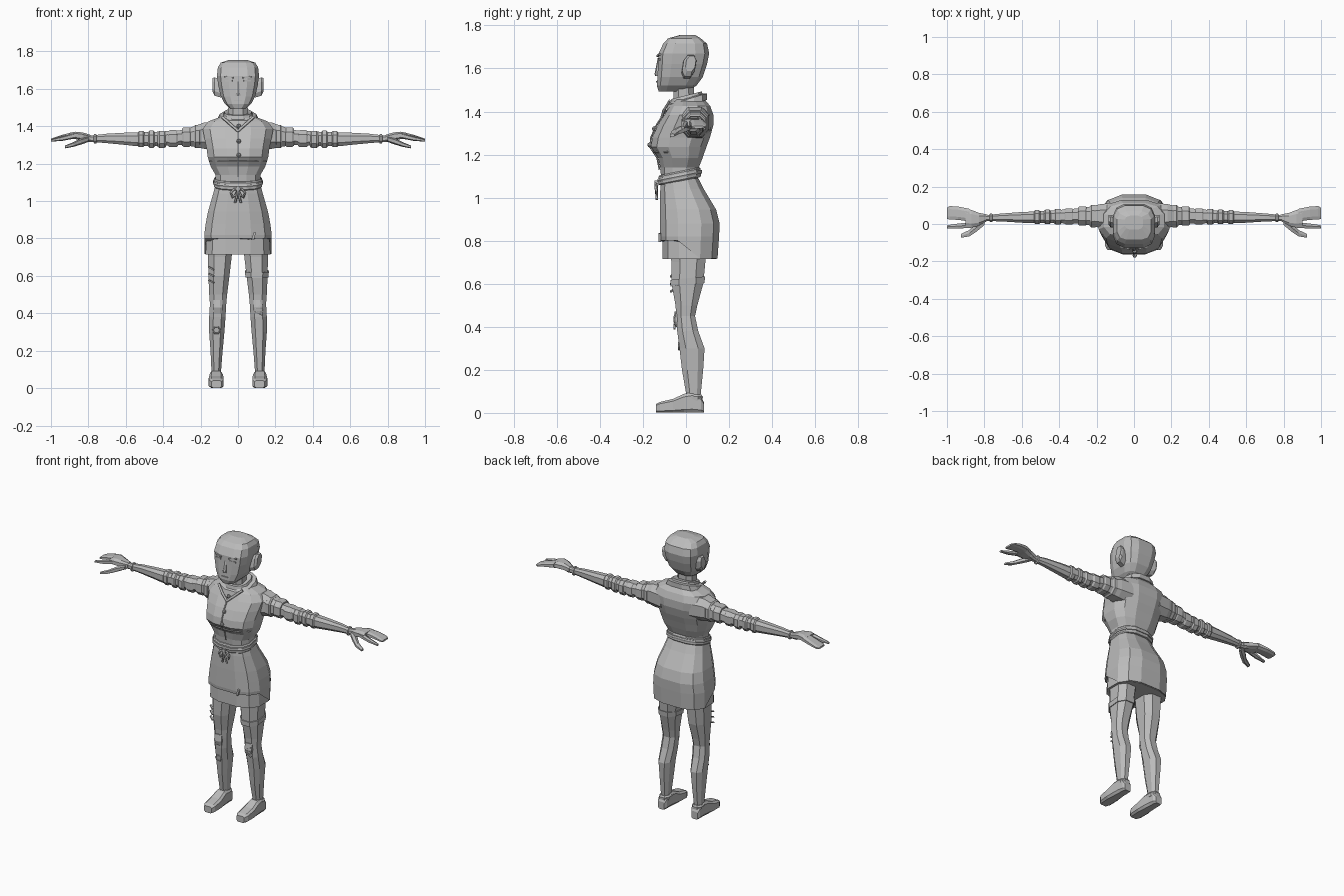
import bpy, bmesh, math
from mathutils import Vector, Euler

mat = bpy.data.materials.new("plain grey")
mat.diffuse_color = (0.5, 0.5, 0.5, 1)

# axis order: (ring position, first width, second width) -> x, y, z
AXES = {"z": lambda t, a, b: (a, b, t),
        "x": lambda t, a, b: (t, a, b),
        "y": lambda t, a, b: (a, t, b)}


def finish(name, bm, mirror=False):
    bmesh.ops.recalc_face_normals(bm, faces=bm.faces[:])
    me = bpy.data.meshes.new(name)
    bm.to_mesh(me)
    bm.free()
    me.materials.append(mat)
    ob = bpy.data.objects.new(name, me)
    bpy.context.collection.objects.link(ob)
    if mirror:
        ob.modifiers.new("mirror", "MIRROR")
    return ob


def loft(name, rings, axis="z", n=12, power=0.8, mirror=False, slope=0.0, tweak=None):
    """Skin rounded-box rings (t, a0, a1, b0, b1); slope tilts rings along y."""
    bm = bmesh.new()
    loops = []
    for t, a0, a1, b0, b1 in rings:
        loop = []
        for i in range(n):
            ang = 2 * math.pi * (i + 0.5) / n
            c, s = math.cos(ang), math.sin(ang)
            a = (a0 + a1) / 2 + (a1 - a0) / 2 * math.copysign(abs(c) ** power, c)
            b = (b0 + b1) / 2 + (b1 - b0) / 2 * math.copysign(abs(s) ** power, s)
            p = Vector(AXES[axis](t, a, b))
            p.z += slope * p.y
            if tweak:
                tweak(p)
            loop.append(bm.verts.new(p))
        loops.append(loop)
    for l0, l1 in zip(loops, loops[1:]):
        for i in range(n):
            j = (i + 1) % n
            bm.faces.new((l0[i], l0[j], l1[j], l1[i]))
    bm.faces.new(loops[0])
    bm.faces.new(loops[-1])
    return finish(name, bm, mirror)


def body(name, rows, **kw):
    """Upright loft from (z, half width, front y, back y)."""
    return loft(name, [(z, -w, w, f, b) for z, w, f, b in rows], **kw)


def box(name, loc, size, rot=(0, 0, 0), mirror=False):
    bm = bmesh.new()
    bmesh.ops.create_cube(bm, size=1)
    for v in bm.verts:
        v.co = Vector(loc) + Euler(rot).to_matrix() @ Vector(
            (v.co.x * size[0], v.co.y * size[1], v.co.z * size[2]))
    return finish(name, bm, mirror)


def tube(name, pts, r, cyclic=False):
    cu = bpy.data.curves.new(name, "CURVE")
    cu.dimensions = "3D"
    cu.bevel_depth, cu.bevel_resolution = r, 0
    cu.use_fill_caps = True
    sp = cu.splines.new("POLY")
    sp.points.add(len(pts) - 1)
    for p, q in zip(sp.points, pts):
        p.co = (*q, 1)
    sp.use_cyclic_u = cyclic
    cu.materials.append(mat)
    bpy.context.collection.objects.link(bpy.data.objects.new(name, cu))


# head and neck
body("head", [(1.492, .04, -.128, 0), (1.52, .072, -.137, .05), (1.56, .094, -.135, .08),
              (1.62, .108, -.132, .10), (1.67, .115, -.13, .11), (1.715, .11, -.108, .10),
              (1.74, .094, -.085, .07), (1.755, .05, -.03, .045)], power=.6)
body("neck", [(1.40, .062, -.065, .06), (1.46, .056, -.06, .04), (1.54, .055, -.065, .04)], n=8)
loft("ear", [(.09, -.02, .04, 1.55, 1.65), (.125, -.018, .045, 1.56, 1.665),
             (.137, -.005, .042, 1.585, 1.66)], axis="x", n=8, mirror=True,
     tweak=lambda p: setattr(p, "y", p.y + (p.z - 1.6) * .15))
box("brow", (.05, -.126, 1.662), (.05, .012, .008), (0, -.15, .22), True)
box("eye", (.05, -.125, 1.643), (.04, .008, .008), (0, .05, .22), True)
loft("nose", [(1.565, -.014, .014, -.143, -.12), (1.575, -.013, .013, -.146, -.12),
              (1.64, -.006, .006, -.133, -.12)], n=6)
box("mouth", (0, -.136, 1.538), (.045, .008, .006))

# upper garment
body("chest", [(1.06, .12, -.115, .055), (1.14, .123, -.122, .062), (1.185, .15, -.132, .08),
               (1.235, .166, -.166, .098), (1.28, .172, -.16, .115), (1.335, .184, -.135, .13),
               (1.385, .194, -.103, .13), (1.425, .165, -.078, .115), (1.455, .085, -.06, .09)],
     power=.75)
body("collar", [(1.425, .115, -.095, .10), (1.455, .10, -.085, .10), (1.46, .08, -.07, .08)],
     slope=.3)
body("inner_collar", [(1.44, .085, -.078, .085), (1.475, .075, -.07, .075),
                      (1.475, .06, -.06, .05)], slope=.25)
for s in (-1, 1):
    tube("collar_edge", [(s * .085, -.075, 1.45), (s * .04, -.10, 1.41), (0, -.112, 1.375)], .008)
tube("front_seam", [(0, -.112, 1.375), (0, -.138, 1.335), (0, -.162, 1.28), (0, -.167, 1.235),
                    (0, -.134, 1.185), (0, -.123, 1.13)], .004)
tube("bust_seam", [(-.15, -.085, 1.212), (-.10, -.134, 1.212), (-.04, -.152, 1.212),
                   (.04, -.152, 1.212), (.10, -.134, 1.212), (.15, -.085, 1.212)], .004)
for z, y in ((1.40, -.10), (1.32, -.146), (1.245, -.168)):
    bm = bmesh.new()
    bmesh.ops.create_uvsphere(bm, u_segments=8, v_segments=4, radius=.012)
    bmesh.ops.translate(bm, verts=bm.verts[:], vec=(.004, y, z))
    finish("button", bm)

# belt with a knotted cord
body("belt", [(1.082, .126, -.126, .068), (1.088, .131, -.131, .072), (1.122, .131, -.131, .07),
              (1.128, .126, -.126, .066)], slope=.2)
body("belt_cord", [(1.098, .134, -.134, .076), (1.106, .137, -.137, .078),
                   (1.114, .134, -.134, .076)], slope=.2)
for s in (-1, 1):
    tube("bow_loop", [(0, -.135, 1.065), (s * .02, -.14, 1.065), (s * .038, -.14, 1.045),
                      (s * .03, -.137, 1.02), (s * .015, -.137, 1.03)], .006, True)
    tube("bow_tail", [(0, -.137, 1.06), (s * .008, -.137, 1.02), (s * .016, -.135, .99)], .006)
box("knot", (0, -.137, 1.068), (.024, .02, .024))


# skirt of the tunic: front panel cut higher than the back
def lift_front(p):
    if p.z < .75 and p.y < -.03:
        p.z = .80


body("tunic_skirt", [(.718, .183, -.122, .15), (.82, .185, -.125, .157), (.88, .177, -.125, .16),
                     (.945, .164, -.125, .143), (1.04, .136, -.122, .085),
                     (1.09, .122, -.117, .06)], power=.72, tweak=lift_front)
body("under_skirt", [(.715, .178, -.112, .145), (.85, .17, -.112, .14)], power=.72)
box("skirt_slit", (.085, -.121, .815), (.012, .012, .04), (0, .3, 0))

# arms with rolled sleeves
loft("arm", [(.10, -.045, .12, 1.27, 1.425), (.18, -.025, .11, 1.275, 1.425),
             (.24, -.01, .095, 1.288, 1.402), (.30, .0, .086, 1.298, 1.382),
             (.45, .003, .073, 1.292, 1.372), (.55, .003, .068, 1.292, 1.37),
             (.60, .005, .066, 1.298, 1.368), (.70, .012, .058, 1.308, 1.362),
             (.78, .015, .05, 1.315, 1.352), (.81, .01, .055, 1.315, 1.358)],
     axis="x", n=8, mirror=True)
for x0, x1, y0, y1, z0, z1 in ((.20, .235, -.022, .105, 1.28, 1.412),
                               (.25, .30, -.012, .098, 1.287, 1.398),
                               (.32, .375, -.006, .086, 1.285, 1.382),
                               (.385, .43, -.004, .082, 1.281, 1.378),
                               (.445, .48, -.003, .08, 1.282, 1.38),
                               (.50, .535, -.002, .076, 1.285, 1.378),
                               (.755, .772, .008, .057, 1.306, 1.36)):
    d, e = .007, (x1 - x0) * .2
    loft("wrist_band" if x0 > .7 else "sleeve_fold",
         [(x0, y0 + d, y1 - d, z0 + d, z1 - d), (x0 + e, y0, y1, z0, z1),
          (x1 - e, y0, y1, z0, z1), (x1, y0 + d, y1 - d, z0 + d, z1 - d)],
         axis="x", n=8, mirror=True)

# hands
loft("palm", [(.79, .012, .053, 1.316, 1.356), (.83, -.012, .062, 1.322, 1.368),
              (.87, -.022, .078, 1.33, 1.372), (.90, -.018, .083, 1.332, 1.366)],
     axis="x", n=8, power=.7, mirror=True)
loft("fingers", [(.88, .012, .083, 1.332, 1.37), (.94, .02, .095, 1.328, 1.355),
                 (.985, .022, .098, 1.322, 1.34), (1.0, .026, .088, 1.322, 1.333)],
     axis="x", n=8, power=.7, mirror=True)
loft("index_finger", [(.87, -.022, .012, 1.335, 1.366), (.94, -.026, .004, 1.322, 1.346),
                      (1.0, -.024, -.006, 1.318, 1.33)], axis="x", n=6, mirror=True)
loft("thumb", [(.80, -.008, .035, 1.316, 1.345), (.84, -.042, .008, 1.302, 1.335),
               (.88, -.068, -.03, 1.29, 1.315), (.925, -.075, -.052, 1.282, 1.297)],
     axis="x", n=6, mirror=True)

# legs
loft("leg", [(.77, .022, .165, -.08, .10), (.70, .03, .164, -.073, .095),
             (.60, .042, .162, -.072, .085), (.50, .055, .157, -.052, .056),
             (.45, .06, .153, -.048, .045), (.38, .064, .157, -.044, .06),
             (.30, .07, .157, -.034, .09), (.20, .08, .149, -.022, .083),
             (.08, .09, .143, .0, .07), (.04, .09, .143, .0, .07)],
     n=8, mirror=True)
loft("knee_pad", [(.47, .082, .132, -.053, -.03), (.43, .08, .135, -.06, -.03),
                  (.40, .085, .13, -.05, -.03)], n=8, mirror=True)
loft("thigh_strap", [(.595, .036, .167, -.077, .091), (.625, .033, .169, -.078, .094)], n=8,
     slope=.1)
# cloth tears and patch
for i in range(3):
    box("thigh_tear", (-.143, -.062, .57 + i * .035), (.035, .01, .007), (0, .4, -.55))
    box("knee_stitch", (.11, -.053, .40 + i * .018), (.045, .01, .006), (0, .5 - i * .5, 0))
tube("shin_patch", [(-.115 + .02 * math.cos(a * math.pi / 3), -.033,
                     .31 + .02 * math.sin(a * math.pi / 3)) for a in range(6)], .004, True)

# shoes
loft("shoe", [(-.14, .088, .142, .0, .042), (-.12, .076, .155, .0, .052),
              (-.06, .075, .158, .0, .066), (-.01, .08, .153, .0, .09),
              (.03, .084, .15, .0, .098), (.07, .086, .148, .0, .075),
              (.083, .095, .14, .0, .05)], axis="y", n=8, power=.45, mirror=True)
loft("shoe_cuff", [(.055, .082, .15, -.012, .08), (.075, .08, .152, -.014, .081),
                   (.085, .088, .145, -.004, .074)], n=8, mirror=True)
